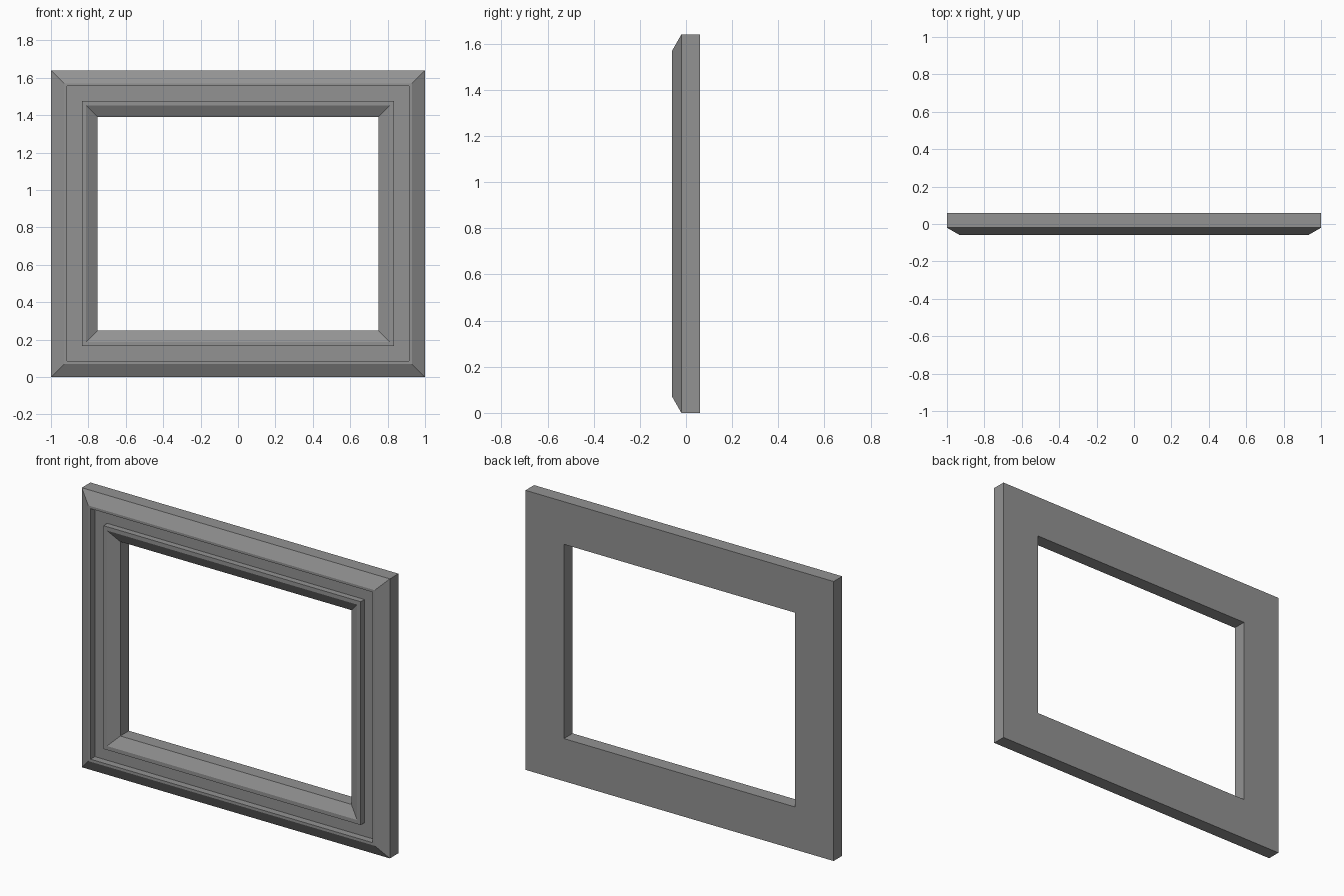
import bpy
import bmesh

# Remove the default cube
cube = bpy.data.objects.get("Cube")
if cube:
    bpy.data.objects.remove(cube, do_unlink=True)

# Frame material
GREY = (0.29, 0.29, 0.29, 1.0)
mat = bpy.data.materials.new("frame grey")
mat.use_nodes = True
mat.diffuse_color = GREY
mat.node_tree.nodes["Principled BSDF"].inputs["Base Color"].default_value = GREY

HALF_WIDTH, HEIGHT = 1.0, 1.64

# Moulding section as (inset from the outer edge, depth y)
PROFILE = [
    (0.0, 0.06), (0.0, -0.02),        # outer side
    (0.07, -0.06), (0.085, -0.06),    # outer bevel and lip
    (0.085, -0.02), (0.165, -0.02),   # recessed channel
    (0.165, -0.055), (0.188, -0.055), # inner lip
    (0.25, -0.02), (0.25, 0.06),      # inner bevel and opening
]


def ring(bm, inset, y):
    """Rectangle of four mitred corners at one point of the section."""
    x, low, high = HALF_WIDTH - inset, inset, HEIGHT - inset
    corners = [(-x, low), (x, low), (x, high), (-x, high)]
    return [bm.verts.new((cx, y, cz)) for cx, cz in corners]


# Sweep the section around the rectangle
bm = bmesh.new()
rings = [ring(bm, *point) for point in PROFILE]
for a, b in zip(rings, rings[1:] + rings[:1]):
    for i in range(4):
        j = (i + 1) % 4
        bm.faces.new((a[i], a[j], b[j], b[i]))
bmesh.ops.recalc_face_normals(bm, faces=bm.faces)

mesh = bpy.data.meshes.new("picture_frame")
bm.to_mesh(mesh)
bm.free()
mesh.materials.append(mat)
frame = bpy.data.objects.new("picture_frame", mesh)
bpy.context.collection.objects.link(frame)
